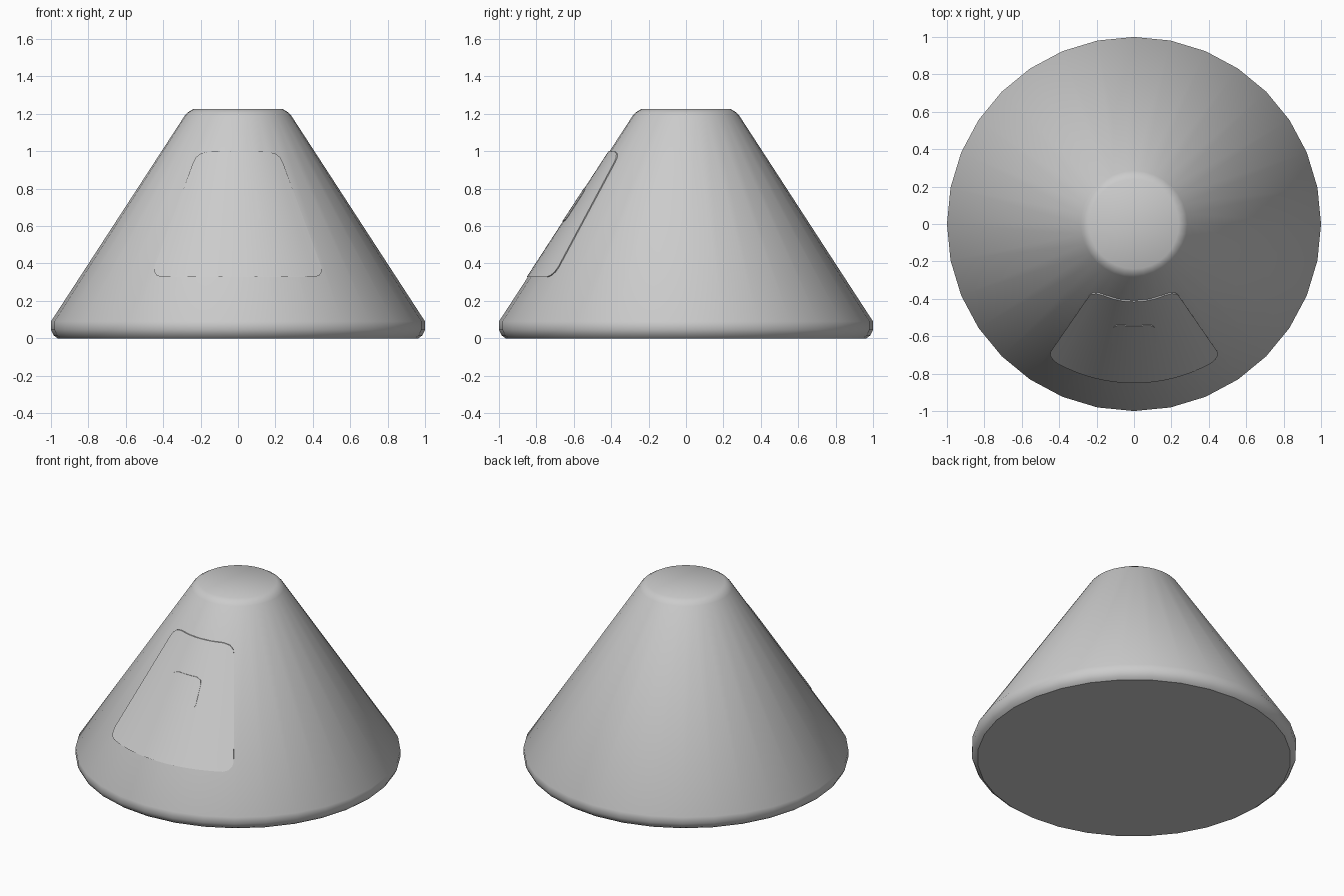
import bpy, bmesh, math

if "Cube" in bpy.data.objects:
    bpy.data.objects.remove(bpy.data.objects["Cube"])

SEGMENTS = 32
HULL = [(0.965, 0.0), (0.985, 0.015), (1.0, 0.045), (1.0, 0.09),
        (0.285, 1.19), (0.27, 1.207), (0.24, 1.225)]


def interp(points, t):
    """Piecewise linear lookup in (value, t) pairs ordered by t."""
    for (v0, t0), (v1, t1) in zip(points, points[1:]):
        if t <= t1 + 1e-9:
            return v0 + (v1 - v0) * (t - t0) / (t1 - t0)
    return points[-1][0]


def finish(name, bm):
    bmesh.ops.recalc_face_normals(bm, faces=bm.faces)
    mesh = bpy.data.meshes.new(name)
    bm.to_mesh(mesh)
    bm.free()
    obj = bpy.data.objects.new(name, mesh)
    bpy.context.collection.objects.link(obj)
    bpy.ops.object.select_all(action='DESELECT')
    obj.select_set(True)
    bpy.context.view_layer.objects.active = obj
    bpy.ops.object.shade_smooth_by_angle(angle=math.radians(35))
    return obj


def lathe(name, profile):
    bm = bmesh.new()
    rings = [[bm.verts.new((r * math.cos(math.tau * i / SEGMENTS),
                            r * math.sin(math.tau * i / SEGMENTS), z))
              for i in range(SEGMENTS)] for r, z in profile]
    for a, b in zip(rings, rings[1:]):
        for i in range(SEGMENTS):
            j = (i + 1) % SEGMENTS
            bm.faces.new((a[i], a[j], b[j], b[i]))
    bm.faces.new(rings[0])
    bm.faces.new(rings[-1])
    return finish(name, bm)


def curved_panel(name, outline, offset, columns=16, depth=0.03):
    """Rounded plate wrapped on the cone; outline is (half width, z) upward."""
    zs = [z for _, z in outline]
    for a, b in zip(outline, outline[1:]):
        if b[1] - a[1] > 0.1:
            zs += [a[1] + (b[1] - a[1]) * k / 6 for k in range(1, 6)]
    zs.sort()
    bm = bmesh.new()
    grid = []
    for z in zs:
        w, r = interp(outline, z), interp(HULL, z) + offset
        xs = [w * (2 * i / columns - 1) for i in range(columns + 1)]
        grid.append([bm.verts.new((x, -math.sqrt(r * r - x * x), z)) for x in xs])
    for a, b in zip(grid, grid[1:]):
        for i in range(columns):
            bm.faces.new((a[i], a[i + 1], b[i + 1], b[i]))
    # rim sinks into the hull
    edges = [e for e in bm.edges if e.is_boundary]
    rim = bmesh.ops.extrude_edge_only(bm, edges=edges)['geom']
    for v in rim:
        if isinstance(v, bmesh.types.BMVert):
            s = 1 - depth / math.hypot(v.co.x, v.co.y)
            v.co.x *= s
            v.co.y *= s
    return finish(name, bm)


# Conical hull
lathe("capsule_hull", HULL)

# Raised hatch
curved_panel("hatch", [(0.41, 0.328), (0.435, 0.336), (0.448, 0.355), (0.447, 0.38),
                       (0.24, 0.94), (0.225, 0.967), (0.20, 0.987), (0.16, 0.998)], 0.006)

# Small window in the hatch
curved_panel("hatch_window", [(0.09, 0.625), (0.11, 0.632), (0.122, 0.655),
                              (0.11, 0.77), (0.10, 0.79), (0.07, 0.802)], 0.009, 8)
